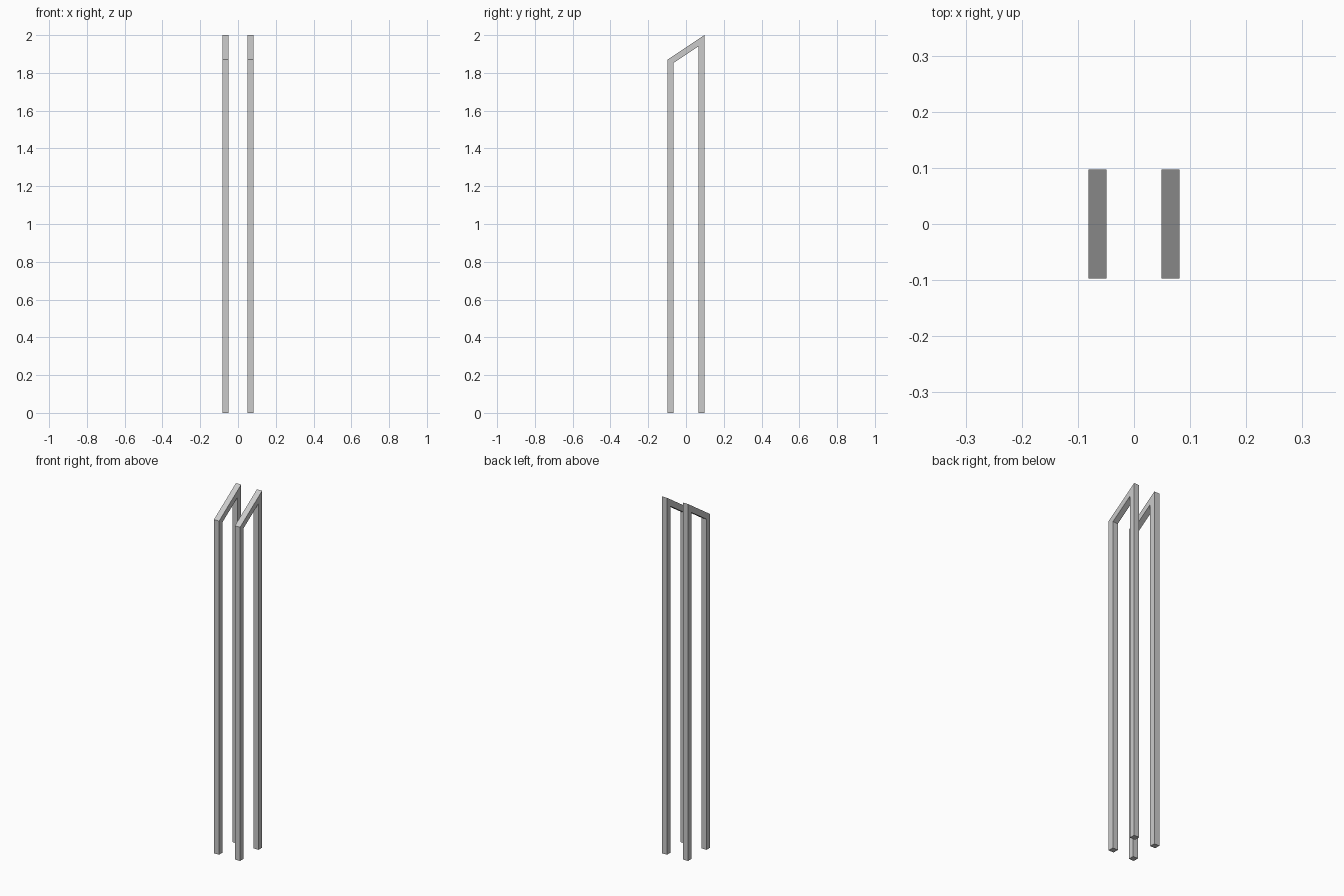
import bpy
import bmesh

if "Cube" in bpy.data.objects:
    bpy.data.objects.remove(bpy.data.objects["Cube"])

BAR = 0.032                      # square bar thickness
HALF_DEPTH = 0.0975
FRONT_TOP, BACK_TOP = 1.87, 2.0
X_CENTRE = 0.065

# Outer and inner outlines (y, z) of one leg frame, mitred at the corners
slope = (BACK_TOP - FRONT_TOP) / (2 * HALF_DEPTH)
drop = BAR * (1 + slope ** 2) ** 0.5
d, i = HALF_DEPTH, HALF_DEPTH - BAR
outer = [(-d, 0), (-d, FRONT_TOP), (d, BACK_TOP), (d, 0)]
inner = [(-i, 0), (-i, FRONT_TOP + slope * BAR - drop),
         (i, BACK_TOP - slope * BAR - drop), (i, 0)]


def leg_frame(name, x):
    """Sweep a square section along the front post, sloped rail and back post."""
    bm = bmesh.new()
    rings = []
    for o, n in zip(outer, inner):
        rings.append([bm.verts.new((x + sx * BAR / 2, *p))
                      for sx, p in ((-1, o), (1, o), (1, n), (-1, n))])
    for a, b in zip(rings, rings[1:]):
        for k in range(4):
            m = (k + 1) % 4
            bm.faces.new((a[k], a[m], b[m], b[k]))
    # Feet
    bm.faces.new(rings[0])
    bm.faces.new(rings[-1])
    bmesh.ops.recalc_face_normals(bm, faces=bm.faces)
    mesh = bpy.data.meshes.new(name)
    bm.to_mesh(mesh)
    bm.free()
    obj = bpy.data.objects.new(name, mesh)
    bpy.context.collection.objects.link(obj)


# Matching left and right frames
for side, sign in (("left", -1), ("right", 1)):
    leg_frame(f"{side}_leg_frame", sign * X_CENTRE)
